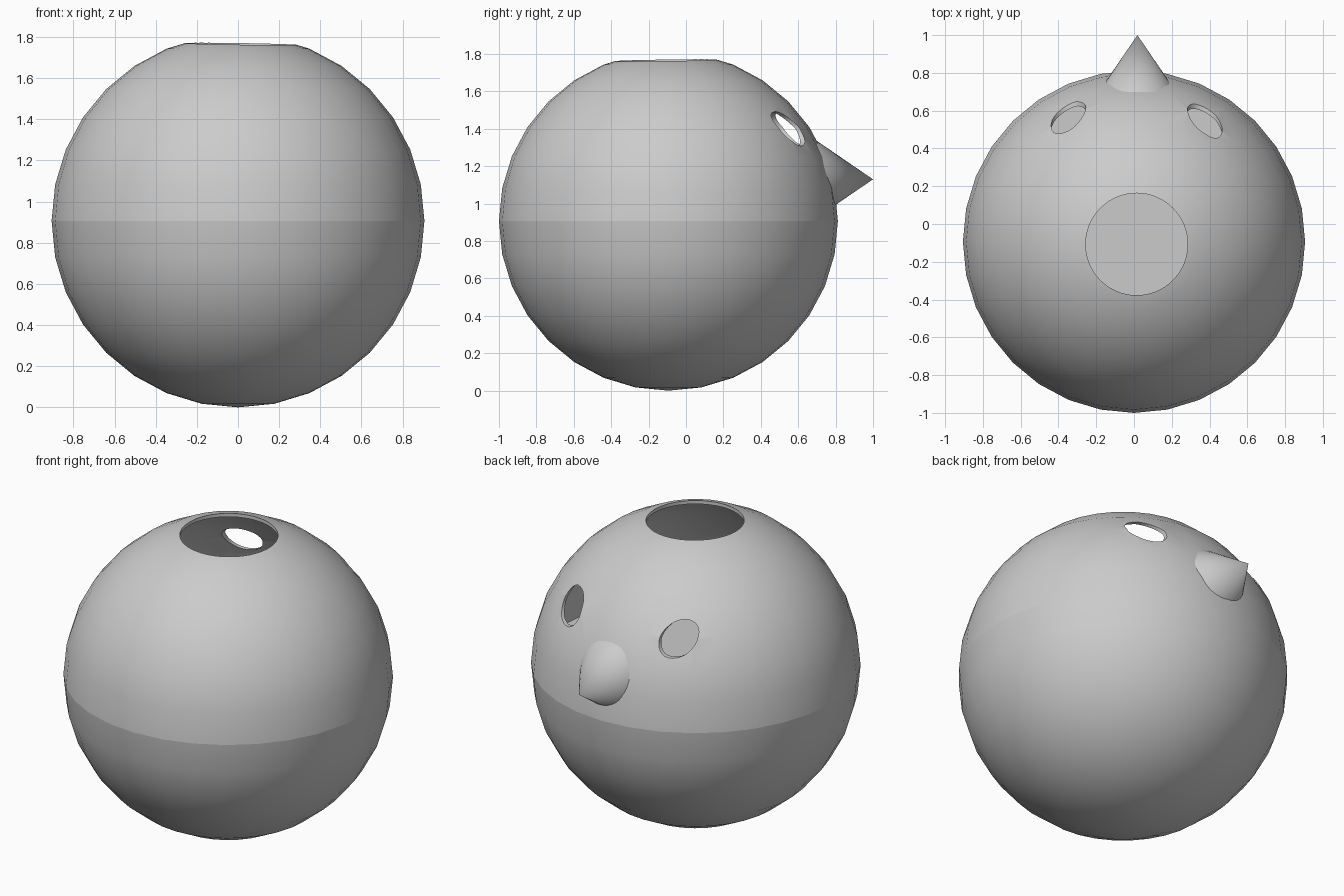
import bpy, bmesh, math
from mathutils import Matrix, Vector

if "Cube" in bpy.data.objects:
    bpy.data.objects.remove(bpy.data.objects["Cube"], do_unlink=True)

R = 0.906                            # ball radius
CENTRE = Vector((0, -0.094, R))
WALL = 0.02
MID = 0.014                          # x of the line through the nose and openings

grey = bpy.data.materials.new("plain grey")
grey.use_nodes = True
GREY = (0.6, 0.6, 0.6, 1)
grey.diffuse_color = GREY
grey.node_tree.nodes["Principled BSDF"].inputs["Base Color"].default_value = GREY


def make_object(name, bm):
    bmesh.ops.recalc_face_normals(bm, faces=bm.faces)
    mesh = bpy.data.meshes.new(name)
    bm.to_mesh(mesh)
    bm.free()
    mesh.materials.append(grey)
    obj = bpy.data.objects.new(name, mesh)
    bpy.context.collection.objects.link(obj)
    return obj


def cone(name, base, tip, r_base, r_tip, sides=32):
    """Cone or cylinder running from base to tip."""
    base, tip = Vector(base), Vector(tip)
    axis = tip - base
    turn = axis.to_track_quat('Z', 'Y').to_matrix().to_4x4()
    bm = bmesh.new()
    bmesh.ops.create_cone(bm, cap_ends=True, segments=sides, radius1=r_base,
                          radius2=r_tip, depth=axis.length,
                          matrix=Matrix.Translation((base + tip) / 2) @ turn)
    return make_object(name, bm)


def half_ball(name, upper, capped):
    bm = bmesh.new()
    bmesh.ops.create_uvsphere(bm, u_segments=32, v_segments=16, radius=R,
                              matrix=Matrix.Translation(CENTRE))
    bmesh.ops.bisect_plane(bm, geom=bm.verts[:] + bm.edges[:] + bm.faces[:],
                           dist=1e-4, plane_co=CENTRE, plane_no=(0, 0, 1),
                           clear_inner=upper, clear_outer=not upper)
    if capped:
        bmesh.ops.holes_fill(bm, edges=[e for e in bm.edges if e.is_boundary])
    return make_object(name, bm)


def finish(obj):
    """Smooth the curved faces and keep the rims sharp."""
    bpy.ops.object.select_all(action='DESELECT')
    obj.select_set(True)
    bpy.context.view_layer.objects.active = obj
    for mod in list(obj.modifiers):
        bpy.ops.object.modifier_apply(modifier=mod.name)
    bpy.ops.object.shade_smooth_by_angle(angle=math.radians(30))


# Lower half, closed by a flat floor
finish(half_ball("lower_half", upper=False, capped=True))

# Upper half: thin shell with a round top opening and two eye holes
shell = half_ball("upper_shell", upper=True, capped=False)
solid = shell.modifiers.new("wall", 'SOLIDIFY')
solid.thickness = WALL
solid.offset = -1

cutters = [cone("top_cutter", (MID, -0.107, 1.5), (MID, -0.107, 2.1), 0.27, 0.27, 64)]
for side in (-1, 1):
    x = MID + side * 0.361
    cutters.append(cone("eye_cutter", (x, 0.3, 1.4), (x, 1, 1.4), 0.092, 0.092))
for cutter in cutters:
    cutter.hide_render = True
    cut = shell.modifiers.new("opening", 'BOOLEAN')
    cut.operation = 'DIFFERENCE'
    cut.solver = 'EXACT'
    cut.object = cutter
finish(shell)
for cutter in cutters:
    bpy.data.objects.remove(cutter, do_unlink=True)

# Pointed nose
finish(cone("nose", (0.018, 0.7, 1.13), (0.018, 1, 1.13), 0.205, 0))
